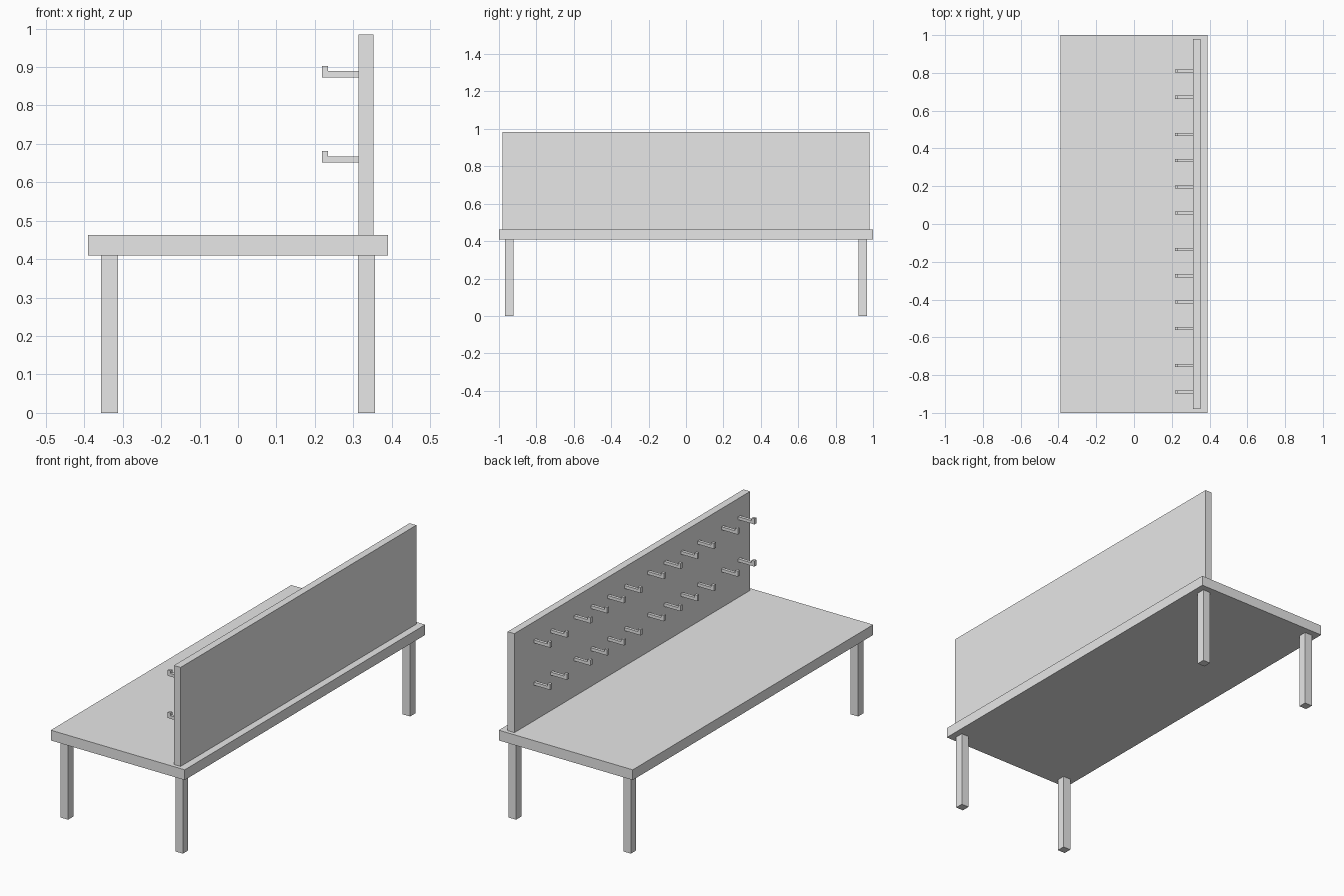
import bpy
import bmesh

if "Cube" in bpy.data.objects:
    bpy.data.objects.remove(bpy.data.objects["Cube"])

gray = bpy.data.materials.new("light gray")
gray.diffuse_color = (0.8, 0.8, 0.8, 1)
gray.use_nodes = True
gray.node_tree.nodes["Principled BSDF"].inputs["Base Color"].default_value = gray.diffuse_color


def prism(name, outline, y0, y1):
    """Extrude an (x, z) outline from y0 to y1."""
    bm = bmesh.new()
    face = bm.faces.new([bm.verts.new((x, y0, z)) for x, z in outline])
    ext = bmesh.ops.extrude_face_region(bm, geom=[face])
    verts = [g for g in ext["geom"] if isinstance(g, bmesh.types.BMVert)]
    bmesh.ops.translate(bm, verts=verts, vec=(0, y1 - y0, 0))
    bmesh.ops.recalc_face_normals(bm, faces=bm.faces)
    mesh = bpy.data.meshes.new(name)
    bm.to_mesh(mesh)
    bm.free()
    mesh.materials.append(gray)
    obj = bpy.data.objects.new(name, mesh)
    bpy.context.collection.objects.link(obj)
    return obj


def box(name, x0, x1, y0, y1, z0, z1):
    return prism(name, [(x0, z0), (x1, z0), (x1, z1), (x0, z1)], y0, y1)


# Table top and upright back board
box("table_top", -0.39, 0.39, -1.0, 1.0, 0.409, 0.463)
box("back_board", 0.313, 0.352, -0.98, 0.98, 0.463, 0.984)

# Four square legs
for sx in (-1, 1):
    for sy in (-1, 1):
        cx, cy, h = sx * 0.334, sy * 0.945, 0.022
        box("leg", cx - h, cx + h, cy - h, cy + h, 0, 0.409)

# Two rows of L-shaped hooks, grouped 2-4-4-2 along the board
groups = [(0.81, 2), (0.475, 4), (-0.135, 4), (-0.75, 2)]
for z in (0.651, 0.873):
    profile = [(0.313, z), (0.313, z + 0.016), (0.234, z + 0.016),
               (0.234, z + 0.03), (0.218, z + 0.03), (0.218, z)]
    for start, count in groups:
        for i in range(count):
            y = start - 0.139 * i
            prism("hook", profile, y - 0.008, y + 0.008)
